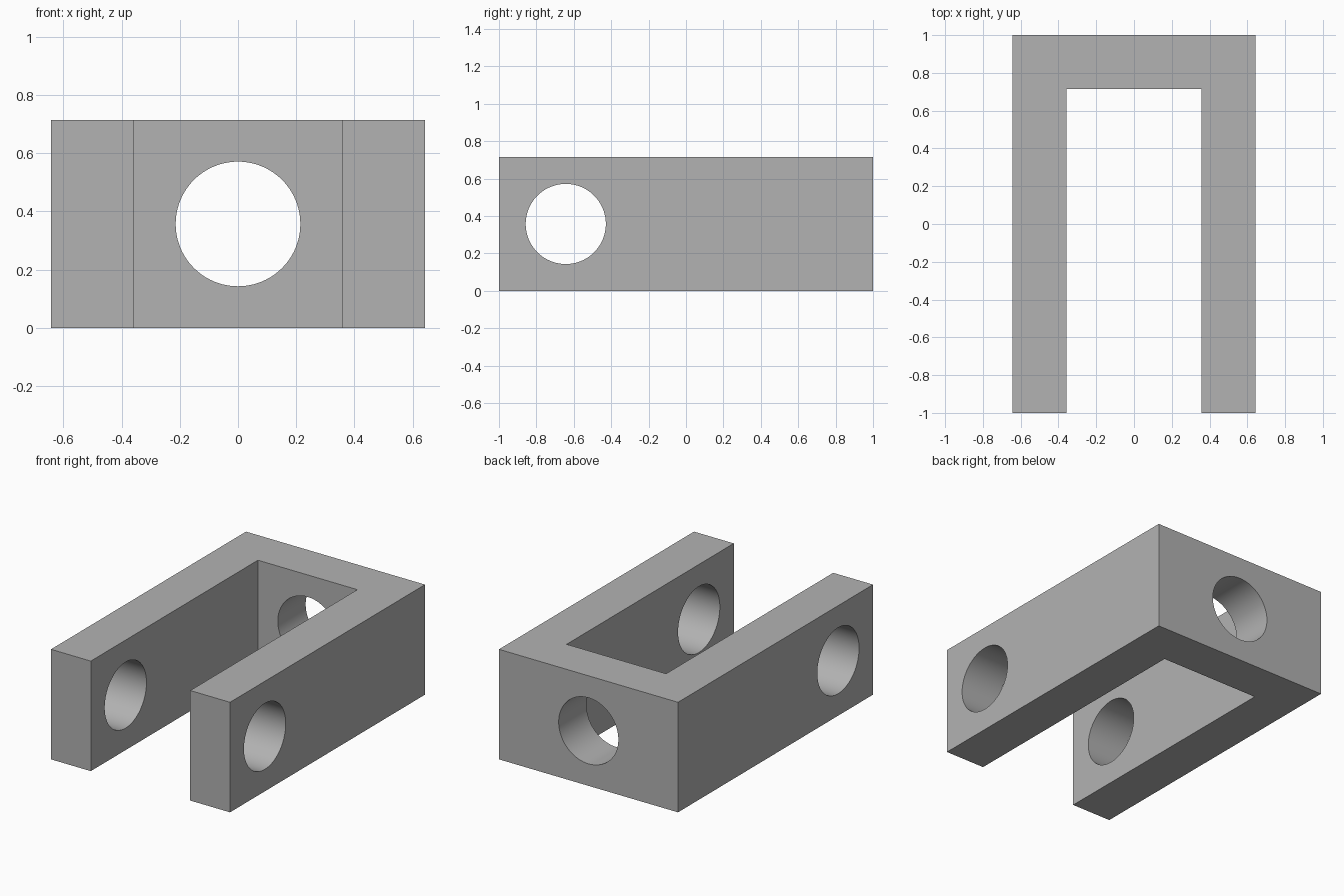
import bpy
import bmesh
from math import pi

if "Cube" in bpy.data.objects:
    bpy.data.objects.remove(bpy.data.objects["Cube"], do_unlink=True)

U = 1 / 14                       # module on which every size is based
HALF_W, HALF_L, HEIGHT = 9 * U, 1.0, 10 * U
WALL, HOLE_R = 4 * U, 3 * U

# Material
grey = bpy.data.materials.new("light_grey")
grey.use_nodes = True
colour = (0.448, 0.448, 0.448, 1)
grey.diffuse_color = colour
grey.node_tree.nodes["Principled BSDF"].inputs["Base Color"].default_value = colour

# U-shaped body, extruded from its plan profile
inner, back = HALF_W - WALL, HALF_L - WALL
right_side = [(-HALF_W, HALF_L), (-HALF_W, -HALF_L), (-inner, -HALF_L), (-inner, back)]
profile = right_side + [(-x, y) for x, y in reversed(right_side)]
bm = bmesh.new()
base = bm.faces.new([bm.verts.new((x, y, 0)) for x, y in profile])
top = bmesh.ops.extrude_face_region(bm, geom=[base])["geom"]
bmesh.ops.translate(bm, vec=(0, 0, HEIGHT),
                    verts=[v for v in top if isinstance(v, bmesh.types.BMVert)])
bmesh.ops.recalc_face_normals(bm, faces=bm.faces)
mesh = bpy.data.meshes.new("clevis_bracket")
bm.to_mesh(mesh)
bm.free()
mesh.materials.append(grey)
bracket = bpy.data.objects.new("clevis_bracket", mesh)
bpy.context.collection.objects.link(bracket)


def drill(name, location, rotation, depth):
    """Cut a round through-hole into the bracket."""
    bpy.ops.mesh.primitive_cylinder_add(vertices=96, radius=HOLE_R, depth=depth,
                                        location=location, rotation=rotation)
    cutter = bpy.context.object
    cutter.name = name
    cutter.hide_render = True
    cutter.data.materials.append(grey)
    mod = bracket.modifiers.new(name, "BOOLEAN")
    mod.operation, mod.solver, mod.object = "DIFFERENCE", "EXACT", cutter
    bpy.ops.object.select_all(action="DESELECT")
    bracket.select_set(True)
    bpy.context.view_layer.objects.active = bracket
    bpy.ops.object.modifier_apply(modifier=name)
    bpy.data.objects.remove(cutter, do_unlink=True)


# Cross pin hole through both arms, and mounting hole in the back wall
drill("pin_hole_cutter", (0, -HALF_L + 5 * U, HEIGHT / 2), (0, pi / 2, 0), 2)
drill("mount_hole_cutter", (0, HALF_L - WALL / 2, HEIGHT / 2), (pi / 2, 0, 0), 2 * WALL)

# Smooth bores with sharp edges
bpy.ops.object.shade_smooth_by_angle(angle=pi / 6)
